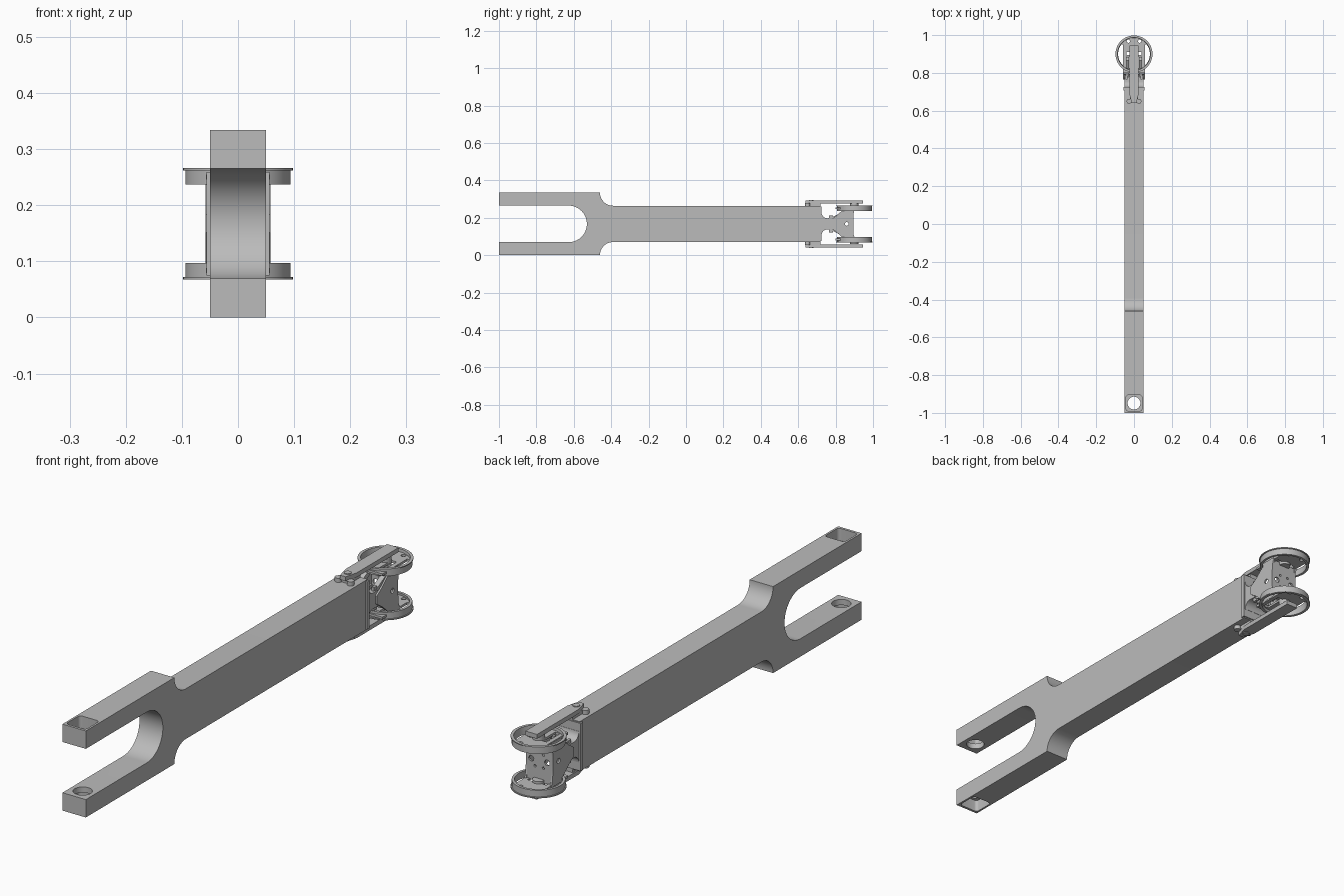
import bpy, bmesh, math
from mathutils import Vector

if "Cube" in bpy.data.objects:
    bpy.data.objects.remove(bpy.data.objects["Cube"])

MID = 0.167          # height of the symmetry plane
WHEEL_Y = 0.90

mat = bpy.data.materials.new("plain grey")
mat.use_nodes = True
grey = (0.5, 0.5, 0.5, 1)
mat.diffuse_color = grey
mat.node_tree.nodes["Principled BSDF"].inputs["Base Color"].default_value = grey


def finish(bm, name):
    bmesh.ops.recalc_face_normals(bm, faces=bm.faces)
    mesh = bpy.data.meshes.new(name)
    bm.to_mesh(mesh)
    bm.free()
    mesh.materials.append(mat)
    ob = bpy.data.objects.new(name, mesh)
    bpy.context.collection.objects.link(ob)
    return ob


def prism(name, pts, axis, lo, hi):
    """Extrude a 2D outline along an axis; the outline uses the other two axes in order."""
    bm = bmesh.new()
    verts = []
    for p in pts:
        co = list(p)
        co.insert("xyz".index(axis), lo)
        verts.append(bm.verts.new(co))
    face = bm.faces.new(verts)
    out = bmesh.ops.extrude_face_region(bm, geom=[face])
    move = Vector([hi - lo if a == axis else 0 for a in "xyz"])
    bmesh.ops.translate(bm, vec=move, verts=[v for v in out["geom"] if isinstance(v, bmesh.types.BMVert)])
    return finish(bm, name)


def arc(cx, cy, r, a0, a1, n=16):
    return [(cx + r * math.cos(math.radians(a0 + (a1 - a0) * i / n)),
             cy + r * math.sin(math.radians(a0 + (a1 - a0) * i / n))) for i in range(n + 1)]


def circle(cx, cy, r, n=24):
    return arc(cx, cy, r, 0, 360, n)[:-1]


def rect(a0, a1, b0, b1):
    return [(a0, b0), (a1, b0), (a1, b1), (a0, b1)]


def cut(ob, cutter):
    mod = ob.modifiers.new("cut", "BOOLEAN")
    mod.operation, mod.solver, mod.object = "DIFFERENCE", "EXACT", cutter
    bpy.context.view_layer.objects.active = ob
    bpy.ops.object.modifier_apply(modifier=mod.name)
    bpy.data.objects.remove(cutter)


def lathe(name, profile, center, steps=48):
    """Spin a closed (radius, z) outline around a vertical axis."""
    bm = bmesh.new()
    vs = [bm.verts.new((center[0] + r, center[1], z)) for r, z in profile]
    es = [bm.edges.new((vs[i], vs[(i + 1) % len(vs)])) for i in range(len(vs))]
    bmesh.ops.spin(bm, geom=vs + es, cent=(*center, 0), axis=(0, 0, 1),
                   angle=2 * math.pi, steps=steps, use_merge=True)
    bmesh.ops.remove_doubles(bm, verts=bm.verts, dist=1e-5)
    return finish(bm, name)


# Forked beam: half outline above the symmetry plane, then mirrored
upper = arc(-0.628, 0, 0.098, 0, 90) + [(-1, 0.098), (-1, 0.167), (-0.46, 0.167)]
upper += arc(-0.39, 0.167, 0.07, 180, 270)
upper += [(0.72, 0.096)]
outline = upper + [(y, -h) for y, h in reversed(upper[1:])]
beam = prism("forked_beam", [(y, MID + h) for y, h in outline], "x", -0.05, 0.05)

# Fork tips: rounded pocket from outside, round hole through to the inside
tip = []
for cx, cy, a in ((0.03, -0.918, 0), (-0.03, -0.918, 90), (-0.03, -0.978, 180), (0.03, -0.978, 270)):
    tip += arc(cx, cy, 0.012, a, a + 90, 5)
for s in (1, -1):
    cut(beam, prism("pocket_cutter", tip, "z", MID + s * 0.12, MID + s * 0.2))
cut(beam, prism("hole_cutter", circle(0, -0.948, 0.034, 32), "z", -0.1, 0.5))

# End cap with a shaped hinge boss
prism("end_cap", rect(-0.056, 0.056, MID - 0.092, MID + 0.092), "y", 0.708, 0.724)
half = [(0.72, 0.06)] + arc(0.755, 0.06, 0.03, 180, 270, 8) + arc(0.775, 0.015, 0.017, 80, 0, 6)
boss = [(y, MID + h) for y, h in half] + [(y, MID - h) for y, h in reversed(half)]
prism("hinge_boss", boss, "x", -0.05, 0.05)
prism("hinge_pin", circle(0.782, MID, 0.012), "x", -0.057, 0.057)

# Wheel bracket: two cheeks joined by a drilled back web
cheek = [(0.765, 0.016), (0.80, 0.04), (0.85, 0.085), (0.905, 0.085), (0.897, 0.06), (0.895, 0.03)]
cheek += [(y, -h) for y, h in reversed(cheek)]
for side, s in (("left", 1), ("right", -1)):
    plate = prism(side + "_bracket_cheek", [(y, MID + h) for y, h in cheek], "x", s * 0.051, s * 0.058)
    cut(plate, prism("hole_cutter", circle(0.86, MID, 0.01), "x", -0.1, 0.1))
web = prism("bracket_web", rect(-0.052, 0.052, MID - 0.082, MID + 0.082), "y", 0.888, 0.896)
holes = [(x, z, 0.011) for x in (-0.034, 0.034) for z in (0,)]
holes += [(x, z, 0.005) for x in (-0.018, 0.018) for z in (-0.025, 0.025)]
for x, z, r in holes:
    cut(web, prism("hole_cutter", circle(x, MID + z, r, 16), "y", 0.8, 1))

for level, s in (("upper", 1), ("lower", -1)):
    def z(h):
        return MID + s * h

    # Diagonal struts from hinge to wheel
    strut = [(0.77, 0.012), (0.77, 0.03), (0.79, 0.04), (0.865, 0.08), (0.885, 0.072), (0.80, 0.022)]
    for side, x in (("left", 0.036), ("right", -0.036)):
        prism(level + "_" + side + "_strut", [(y, z(h)) for y, h in strut], "x", x - 0.01, x + 0.01)

    # Small stepped teeth at the front of the bracket
    for i in range(5):
        x = -0.04 + i * 0.02
        prism(level + "_tooth", rect(x - 0.005, x + 0.005, 0.765, 0.785), "z", z(0.025), z(0.045))

    # Thin-walled flanged wheel
    rim = [(0.084, 0.07), (0.094, 0.07), (0.094, 0.095), (0.098, 0.095), (0.098, 0.099), (0.087, 0.099)]
    lathe(level + "_wheel_rim", [(r, z(h)) for r, h in rim], (0, WHEEL_Y))

    # Wheel plate filling the far segment and the middle band
    band = [(0.057, 0.80), (0.057, 0.95)] + arc(0, WHEEL_Y, 0.088, 36, 144, 20)
    band += [(-0.057, 0.95), (-0.057, 0.80)]
    plate = prism(level + "_wheel_plate", band, "z", z(0.079), z(0.088))
    for x in (-0.03, 0.03):
        cut(plate, prism("hole_cutter", circle(x, 0.968, 0.009, 16), "z", 0, 0.4))
        cut(plate, prism("slot_cutter", rect(x - 0.011, x + 0.011, 0.825, 0.91), "z", 0, 0.4))
    prism(level + "_wheel_hub", circle(0, WHEEL_Y, 0.022), "z", z(0.07), z(0.108))

    # Retaining finger with its spacer and bolts
    finger = [(-0.012, 0.64), (0.012, 0.64), (0.025, 0.69), (0.025, 0.945), (-0.025, 0.945), (-0.025, 0.69)]
    prism(level + "_finger", finger, "z", z(0.109), z(0.126))
    prism(level + "_finger_spacer", rect(-0.02, 0.02, 0.65, 0.72), "z", z(0.095), z(0.11))
    for x, y, top in ((-0.026, 0.65, 0.112), (0.026, 0.65, 0.112), (0, 0.67, 0.129)):
        prism(level + "_bolt", circle(x, y, 0.013, 20), "z", z(0.095), z(top))

# Smooth curved surfaces, keep hard edges
bpy.ops.object.select_all(action="DESELECT")
for ob in bpy.context.scene.objects:
    if ob.type == "MESH":
        ob.select_set(True)
        bpy.context.view_layer.objects.active = ob
bpy.ops.object.shade_smooth_by_angle(angle=math.radians(30))
